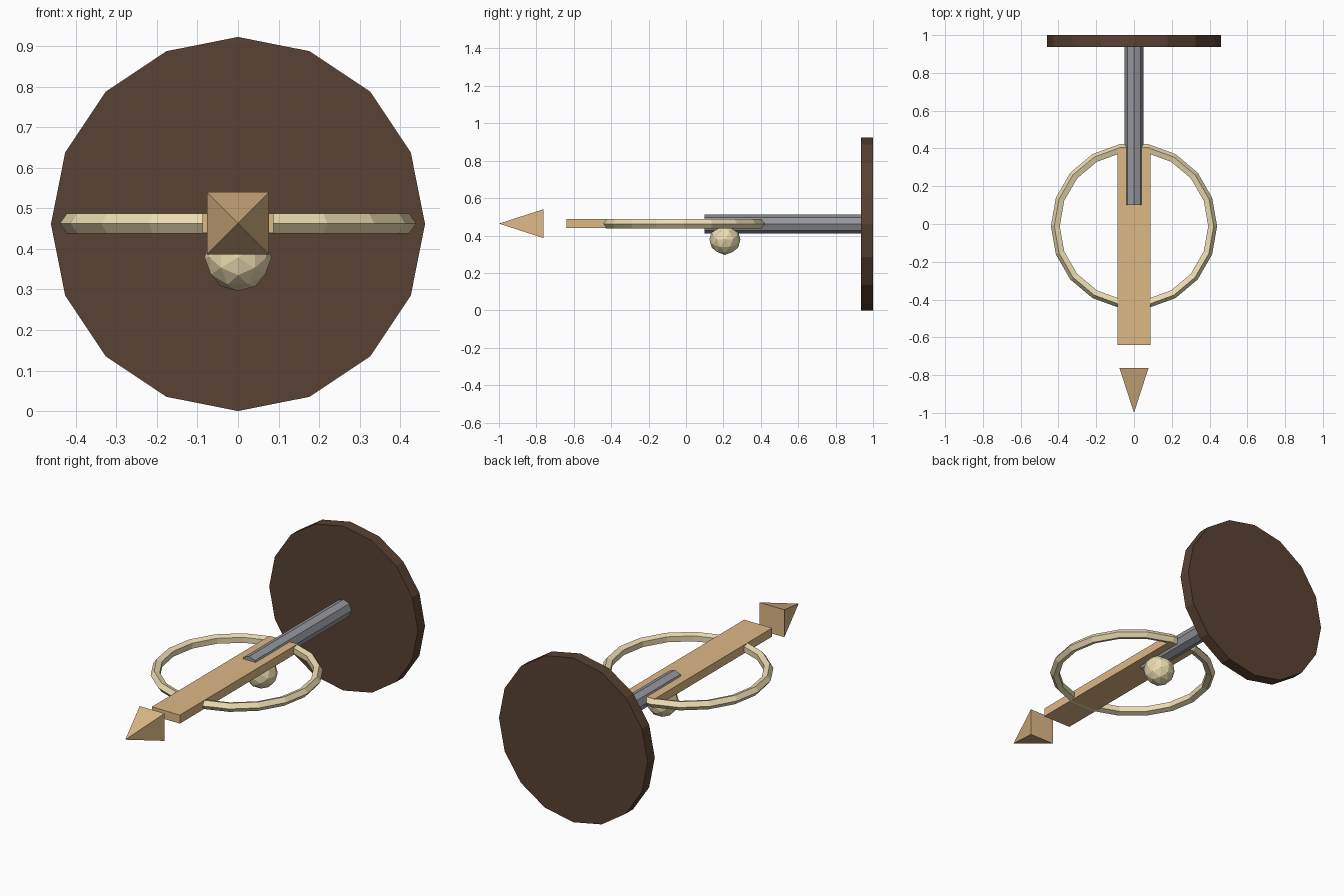
import bpy
from math import radians, sqrt
from mathutils import Matrix

if "Cube" in bpy.data.objects:
    bpy.data.objects.remove(bpy.data.objects["Cube"])

MID = 0.4615  # height of the main axis


def material(name, rgb):
    m = bpy.data.materials.new(name)
    m.diffuse_color = (*rgb, 1)
    m.use_nodes = True
    m.node_tree.nodes["Principled BSDF"].inputs["Base Color"].default_value = m.diffuse_color
    return m


DARK = material("dark_wood", (0.10, 0.054, 0.033))
TAN = material("light_wood", (0.73, 0.48, 0.24))
CREAM = material("cream", (0.83, 0.72, 0.44))
STEEL = material("grey_metal", (0.30, 0.31, 0.34))


def finish(name, mat):
    obj = bpy.context.object
    obj.name = name
    obj.data.materials.append(mat)
    return obj


def rod(name, sides, radius, y0, y1, mat):
    """Prism lying along y."""
    bpy.ops.mesh.primitive_cylinder_add(
        vertices=sides, radius=radius, depth=y1 - y0,
        location=(0, (y0 + y1) / 2, MID), rotation=(radians(90), 0, 0))
    return finish(name, mat)


# Round back plate and octagonal shaft
rod("back_plate", 16, 0.4615, 0.936, 1.0, DARK)
rod("shaft", 8, 0.05, 0.10, 0.94, STEEL)

# Flat plank
y0, y1 = -0.64, 0.403
bpy.ops.mesh.primitive_cube_add(size=1, location=(0, (y0 + y1) / 2, MID + 0.002))
plank = finish("plank", TAN)
plank.data.transform(Matrix.Diagonal((0.174, y1 - y0, 0.048, 1)))

# Horizontal hoop around the plank
bpy.ops.mesh.primitive_torus_add(
    major_segments=18, minor_segments=5, major_radius=0.414, minor_radius=0.026,
    location=(0, -0.011, MID + 0.001))
finish("hoop", CREAM)

# Four-sided tip pointing forward, detached from the plank
bpy.ops.mesh.primitive_cone_add(
    vertices=4, radius1=0.077 * sqrt(2), radius2=0, depth=0.238,
    location=(0, -0.881, MID + 0.002), rotation=(radians(90), 0, 0))
tip = finish("pointed_tip", TAN)
tip.data.transform(Matrix.Rotation(radians(45), 4, 'Z'))

# Faceted ball under the plank, an edge midpoint facing down
bpy.ops.mesh.primitive_ico_sphere_add(
    subdivisions=2, radius=0.083, location=(0, 0.208, 0.379))
ball = finish("ball", CREAM)
ball.data.transform(Matrix.Rotation(radians(-31.717), 4, 'Y'))
